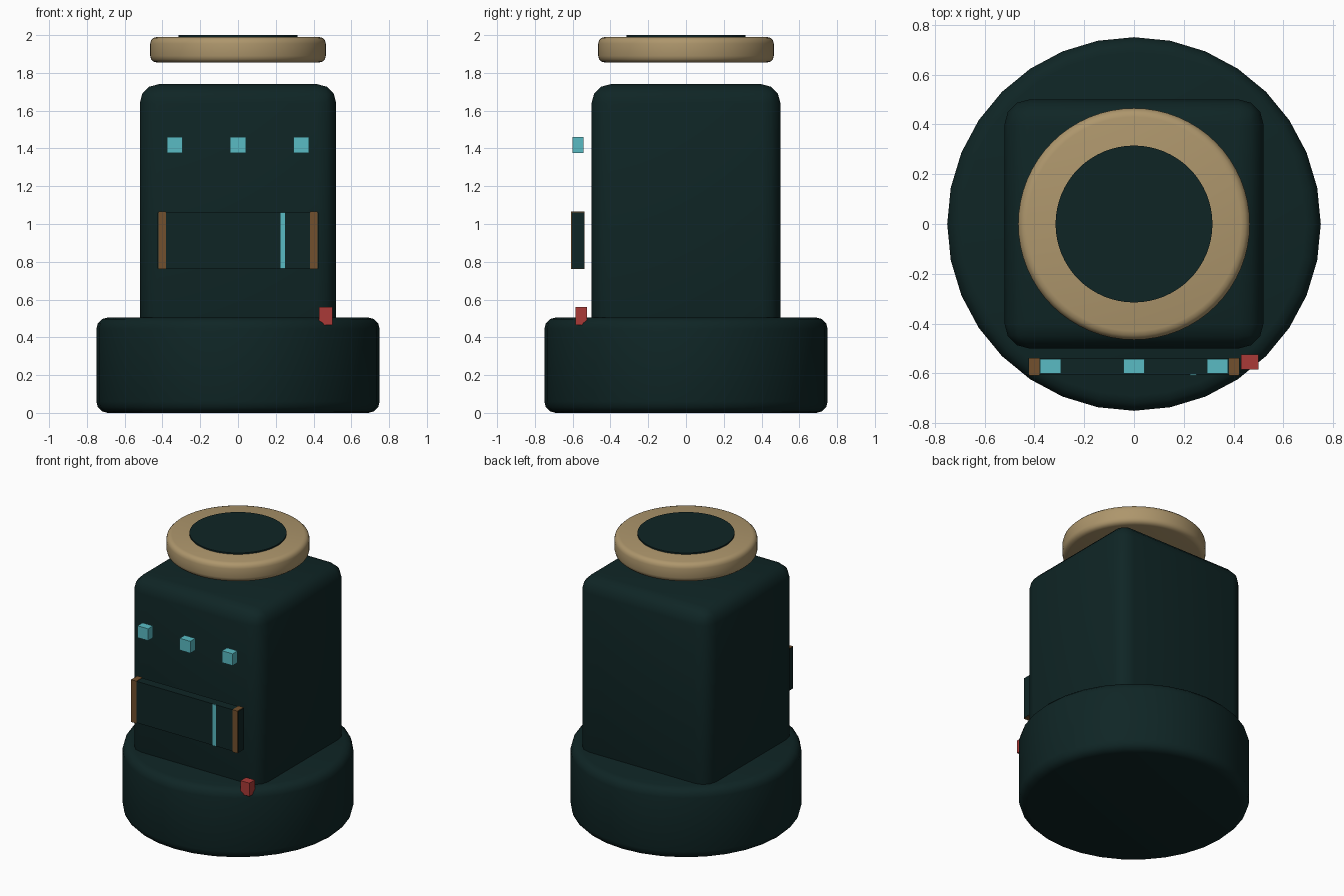
import bpy
import bmesh
import math
from mathutils import Matrix, Vector

cube = bpy.data.objects.get("Cube")
if cube:
    bpy.data.objects.remove(cube, do_unlink=True)


def material(name, rgb):
    m = bpy.data.materials.new(name)
    m.use_nodes = True
    colour = (*rgb, 1.0)
    m.diffuse_color = colour
    m.node_tree.nodes["Principled BSDF"].inputs["Base Color"].default_value = colour
    return m


DARK = material("dark teal", (0.0047, 0.0185, 0.0185))
TAN = material("tan", (0.42, 0.305, 0.15))
CYAN = material("cyan", (0.1, 0.5, 0.55))
BROWN = material("brown", (0.17, 0.08, 0.026))
RED = material("red", (0.4, 0.042, 0.038))


def finish(name, bm, mat, bevel=0.0, segments=3):
    """Round the sharp edges and turn the bmesh into an object."""
    if bevel:
        sharp = [e for e in bm.edges if e.calc_face_angle(0) > math.radians(40)]
        bmesh.ops.bevel(bm, geom=sharp, offset=bevel, segments=segments,
                        profile=0.5, affect='EDGES', clamp_overlap=True)
    mesh = bpy.data.meshes.new(name)
    bm.to_mesh(mesh)
    bm.free()
    mesh.materials.append(mat)
    obj = bpy.data.objects.new(name, mesh)
    bpy.context.collection.objects.link(obj)
    if bevel:
        mesh.shade_smooth()
    return obj


def box(name, x, y, z, mat, bevel=0.0):
    """Box given by its (low, high) range on each axis."""
    low, high = (Vector(v) for v in zip(x, y, z))
    bm = bmesh.new()
    bmesh.ops.create_cube(bm, size=1, matrix=Matrix.Translation((low + high) / 2)
                          @ Matrix.Diagonal((*(high - low), 1)))
    return finish(name, bm, mat, bevel)


def drum(name, radius, z, sides, mat, bevel=0.0):
    """Upright cylinder with rounded rims."""
    bm = bmesh.new()
    bmesh.ops.create_cone(bm, cap_ends=True, segments=sides, radius1=radius,
                          radius2=radius, depth=z[1] - z[0],
                          matrix=Matrix.Translation((0, 0, sum(z) / 2)))
    return finish(name, bm, mat, bevel)


# Base and body
drum("base", 0.75, (0, 0.505), 32, DARK, 0.06)
box("body", (-0.52, 0.52), (-0.5, 0.5), (0.36, 1.74), DARK, 0.1)

# Floating ring with its dark lens
drum("top_ring", 0.465, (1.855, 1.99), 64, TAN, 0.035)
lens = drum("top_lens", 0.315, (1.9, 2.0), 64, DARK)

# Front panel with end bands and a light stripe
PANEL_Z = (0.765, 1.062)
box("front_panel", (-0.425, 0.425), (-0.604, -0.54), PANEL_Z, DARK)
for side, x in (("right", (-0.422, -0.38)), ("left", (0.382, 0.422))):
    box(side + "_panel_band", x, (-0.609, -0.538), (0.762, 1.065), BROWN)
box("panel_stripe", (0.225, 0.25), (-0.608, -0.6), PANEL_Z, CYAN)

# Row of small lights
for label, x in (("right", -0.335), ("middle", 0), ("left", 0.335)):
    box(label + "_light", (x - 0.042, x + 0.042), (-0.6, -0.543),
        (1.375, 1.46), CYAN)

# Red button on the rim of the base
box("red_button", (0.43, 0.5), (-0.585, -0.523), (0.465, 0.56), RED)
